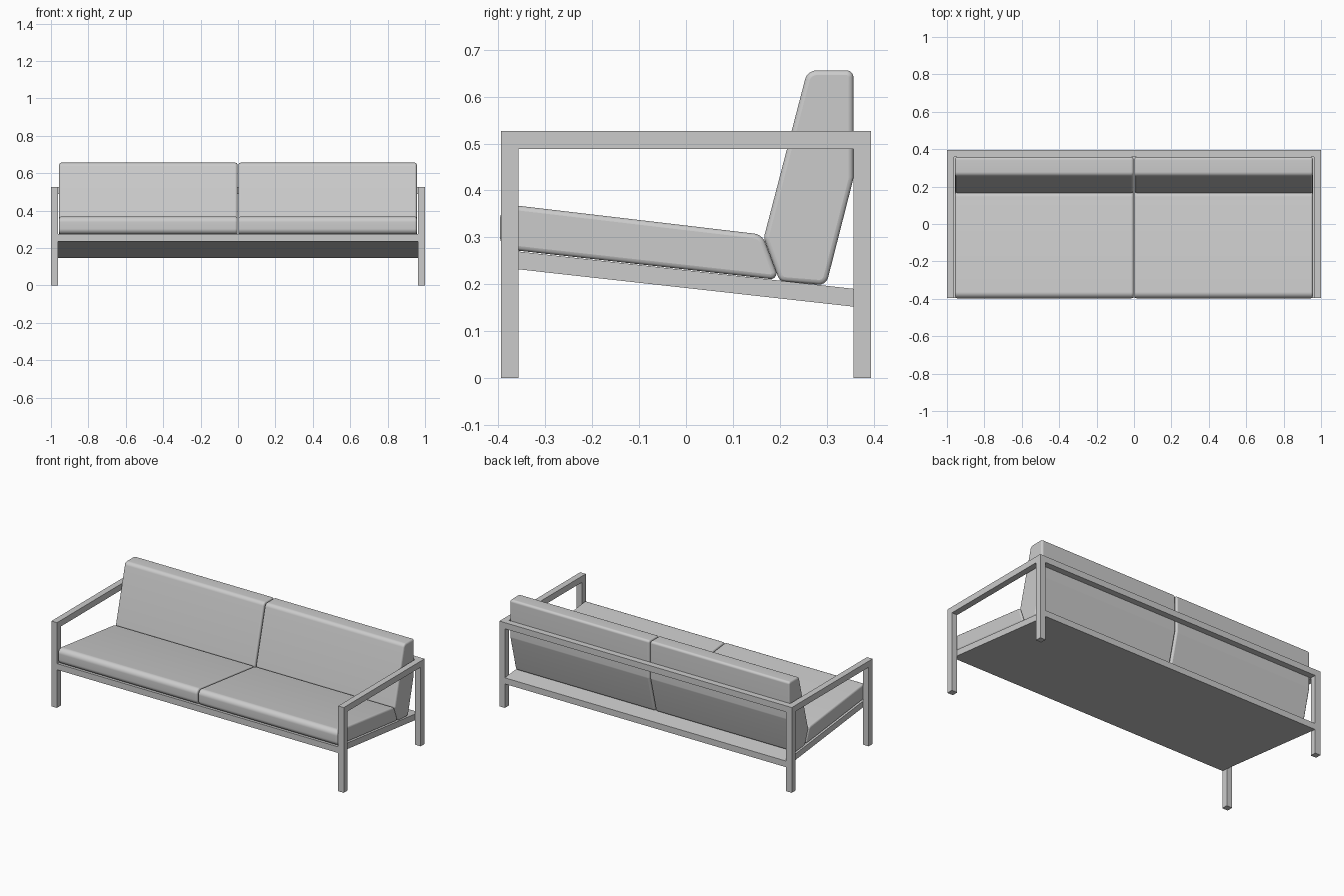
import bpy, bmesh, math
from mathutils import Vector

cube = bpy.data.objects.get("Cube")
if cube:
    bpy.data.objects.remove(cube, do_unlink=True)


def make_material(name, value):
    mat = bpy.data.materials.new(name)
    mat.use_nodes = True
    colour = (value, value, value, 1)
    mat.diffuse_color = colour
    mat.node_tree.nodes["Principled BSDF"].inputs["Base Color"].default_value = colour
    return mat


GREY = make_material("plain grey", 0.6)


def fillet(corners, steps=7):
    """Round each (y, z, radius) corner of a closed profile."""
    pts = []
    for i, (y, z, r) in enumerate(corners):
        p = Vector((y, z))
        a = (Vector(corners[i - 1][:2]) - p).normalized()
        b = (Vector(corners[(i + 1) % len(corners)][:2]) - p).normalized()
        if r == 0:
            pts.append(p)
            continue
        half = a.angle(b) / 2
        centre = p + (a + b).normalized() * (r / math.sin(half))
        reach = r / math.tan(half)
        start, end = p + a * reach - centre, p + b * reach - centre
        for k in range(steps + 1):
            pts.append(centre + start.lerp(end, k / steps).normalized() * r)
    return pts


def extrude_profile(name, points, x0, x1, bevel=0.0):
    """Sweep a side profile along x; optionally soften its end rims."""
    bm = bmesh.new()
    face = bm.faces.new([bm.verts.new((x0, p[0], p[1])) for p in points])
    side = bmesh.ops.extrude_face_region(bm, geom=[face])["geom"]
    bmesh.ops.translate(bm, vec=(x1 - x0, 0, 0),
                        verts=[v for v in side if isinstance(v, bmesh.types.BMVert)])
    bmesh.ops.recalc_face_normals(bm, faces=bm.faces)
    mesh = bpy.data.meshes.new(name)
    bm.to_mesh(mesh)
    bm.free()
    obj = bpy.data.objects.new(name, mesh)
    bpy.context.collection.objects.link(obj)
    mesh.materials.append(GREY)
    if bevel:
        mod = obj.modifiers.new("soft rim", "BEVEL")
        mod.width = bevel
        mod.segments = 3
        mod.limit_method = "ANGLE"
        mod.angle_limit = math.radians(60)
        mod.use_clamp_overlap = False
        bpy.ops.object.select_all(action="DESELECT")
        obj.select_set(True)
        bpy.context.view_layer.objects.active = obj
        bpy.ops.object.shade_smooth_by_angle(angle=math.radians(40))
    return obj


DEPTH, BAR, TOP = 0.395, 0.038, 0.527
INNER = DEPTH - BAR

# Side frames: two legs and an armrest in one piece
arm_profile = [(-DEPTH, 0), (-INNER, 0), (-INNER, TOP - BAR), (INNER, TOP - BAR),
               (INNER, 0), (DEPTH, 0), (DEPTH, TOP), (-DEPTH, TOP)]
for side, s in (("left", 1), ("right", -1)):
    extrude_profile(side + "_arm_frame", arm_profile, s * (1 - BAR), s)

# Rail behind the back cushions
extrude_profile("back_rail", [(INNER, TOP - BAR), (DEPTH, TOP - BAR), (DEPTH, TOP), (INNER, TOP)],
                BAR - 1, 1 - BAR)

# Sloping seat platform
extrude_profile("seat_platform", [(-DEPTH, 0.236), (DEPTH, 0.148), (DEPTH, 0.186), (-DEPTH, 0.274)],
                BAR - 1, 1 - BAR)

# Cushions
seat = fillet([(-0.397, 0.276, 0.03), (0.199, 0.209, 0.012),
               (0.163, 0.306, 0.03), (-0.397, 0.372, 0.03)])
back = fillet([(0.166, 0.299, 0.02), (0.2, 0.206, 0.018), (0.299, 0.198, 0.02),
               (0.357, 0.425, 0.03), (0.357, 0.656, 0.014), (0.259, 0.656, 0.025)])
for side, s in (("left", 1), ("right", -1)):
    extrude_profile(side + "_seat_cushion", seat, s * 0.003, s * 0.956, 0.01)
    extrude_profile(side + "_back_cushion", back, s * 0.003, s * 0.956, 0.01)
